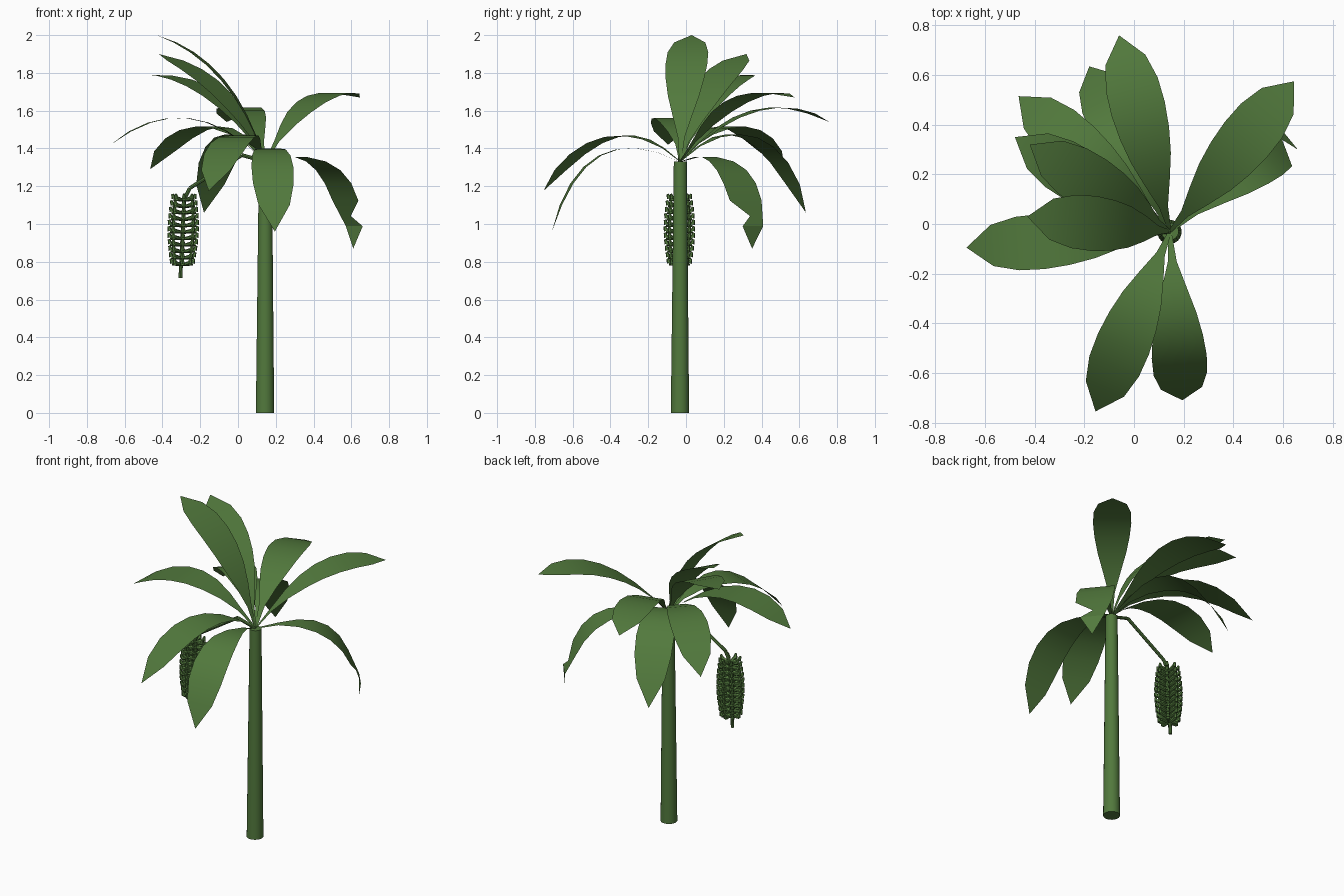
import bpy, bmesh, math
from mathutils import Vector, Matrix

if "Cube" in bpy.data.objects:
    bpy.data.objects.remove(bpy.data.objects["Cube"])

green = bpy.data.materials.new("leaf_green")
green.diffuse_color = (0.084, 0.192, 0.046, 1)
green.use_nodes = True
green.node_tree.nodes["Principled BSDF"].inputs["Base Color"].default_value = green.diffuse_color

CROWN = Vector((0.145, -0.03, 1.33))


def finish(name, bm, smooth=True):
    me = bpy.data.meshes.new(name)
    bm.to_mesh(me)
    bm.free()
    me.materials.append(green)
    ob = bpy.data.objects.new(name, me)
    bpy.context.collection.objects.link(ob)
    if smooth:
        bpy.context.view_layer.objects.active = ob
        ob.select_set(True)
        bpy.ops.object.shade_smooth_by_angle(angle=math.radians(40))
        ob.select_set(False)
    return ob


def add_cone(bm, a, b, r1, r2, sides):
    a, b = Vector(a), Vector(b)
    d = b - a
    m = Matrix.Translation((a + b) / 2) @ d.to_track_quat('Z', 'Y').to_matrix().to_4x4()
    bmesh.ops.create_cone(bm, cap_ends=True, segments=sides, radius1=r1,
                          radius2=r2, depth=d.length, matrix=m)


# Trunk
bm = bmesh.new()
add_cone(bm, (0.143, -0.032, 0), CROWN, 0.049, 0.035, 20)
finish("trunk", bm)

# Leaves: flat blades swept along an arching curve
WIDTHS = [0.006, 0.018, 0.052, 0.083, 0.102, 0.111, 0.108, 0.083, 0.0]


def leaf(name, tip, bend_u, bend_z, curl=False):
    tip = Vector(tip)
    ctrl = CROWN.lerp(tip, bend_u)
    ctrl.z = bend_z
    run = tip - CROWN
    side = Vector((-run.y, run.x, 0)).normalized()
    bm = bmesh.new()
    rows = []
    n = len(WIDTHS) - 1
    for i, w in enumerate(WIDTHS):
        t = i / n
        p = CROWN * (1 - t) ** 2 + ctrl * 2 * t * (1 - t) + tip * t * t
        if curl and i == n - 1:      # the drooping end twists over
            w = -w * 0.85
            p += Vector((0.02, 0.016, -0.02))
        if i == n:
            rows.append([bm.verts.new(p)])
        else:
            rows.append([bm.verts.new(p - side * w), bm.verts.new(p + side * w)])
    for a, b in zip(rows, rows[1:]):
        bm.faces.new([a[0]] + b + [a[1]])
    finish(name, bm)


LEAVES = [
    ("back_leaf", (-0.06, 0.76, 1.54), 0.5, 1.765),
    ("upright_leaf", (-0.43, 0.03, 2.0), 0.3, 1.87),
    ("high_left_leaf", (-0.42, 0.32, 1.9), 0.35, 1.78),
    ("mid_left_leaf", (-0.48, 0.35, 1.79), 0.4, 1.8),
    ("low_left_leaf", (-0.465, 0.515, 1.29), 0.5, 1.72),
    ("drooping_back_leaf", (-0.18, 0.635, 1.06), 0.6, 1.72),
    ("left_leaf", (-0.675, -0.095, 1.42), 0.5, 1.745),
    ("right_leaf", (0.645, 0.575, 1.67), 0.47, 1.79),
    ("front_left_leaf", (-0.155, -0.755, 1.175), 0.5, 1.67),
    ("front_leaf", (0.195, -0.71, 0.96), 0.75, 1.58),
]
for args in LEAVES:
    leaf(*args)
leaf("curled_right_leaf", (0.61, 0.35, 0.87), 0.93, 1.47, True)

# Fruit stalk
bm = bmesh.new()
path = [(0.145, -0.03, 1.33), (0.02, -0.032, 1.365), (-0.255, -0.035, 1.19),
        (-0.285, -0.035, 1.13), (-0.305, -0.035, 0.715)]
for a, b in zip(path, path[1:]):
    add_cone(bm, a, b, 0.01, 0.01, 8)
finish("fruit_stalk", bm)

# Fruit bunch: stacked rings of small fingers pointing out and up
bm = bmesh.new()
ROWS, AROUND = 11, 8
for i in range(ROWS):
    k = i / (ROWS - 1)
    c = Vector((-0.294 + 0.008 * k, -0.035, 0.785 + 0.342 * k))
    reach = 0.062 + 0.016 * math.sin(math.pi * k)
    for j in range(AROUND):
        a = 2 * math.pi * j / AROUND
        out = Vector((math.cos(a), math.sin(a), 0))
        mid = c + out * (reach - 0.008) + Vector((0, 0, 0.008))
        add_cone(bm, c + out * 0.008, mid, 0.008, 0.013, 6)
        add_cone(bm, mid, c + out * reach + Vector((0, 0, 0.032)), 0.013, 0.006, 6)
finish("fruit_bunch", bm, False)
